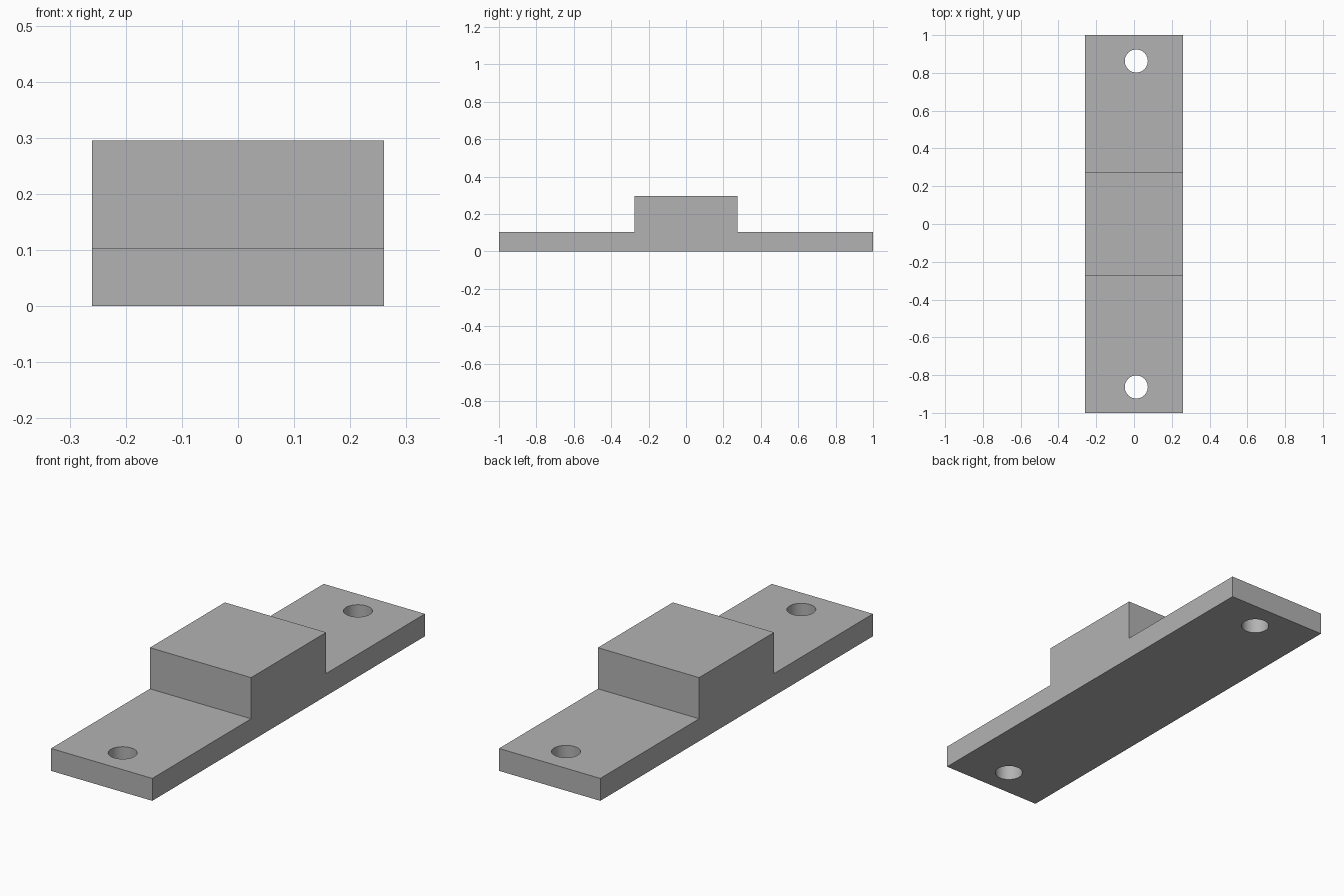
import bpy
import bmesh
import math

cube = bpy.data.objects.get("Cube")
if cube:
    bpy.data.objects.remove(cube, do_unlink=True)

HALF_WIDTH = 0.26
PLATE_TOP, BLOCK_TOP = 0.104, 0.295
BLOCK_HALF = 0.275
HOLE_X, HOLE_Y, HOLE_RADIUS = 0.012, 0.863, 0.061

# Plain grey material
grey = bpy.data.materials.new("plain_grey")
grey.use_nodes = True
colour = (0.45, 0.45, 0.45, 1)
grey.diffuse_color = colour
grey.node_tree.nodes["Principled BSDF"].inputs["Base Color"].default_value = colour

# Stepped side profile, extruded across the width
profile = [(-1, 0), (1, 0), (1, PLATE_TOP), (BLOCK_HALF, PLATE_TOP),
           (BLOCK_HALF, BLOCK_TOP), (-BLOCK_HALF, BLOCK_TOP),
           (-BLOCK_HALF, PLATE_TOP), (-1, PLATE_TOP)]
bm = bmesh.new()
side = bm.faces.new([bm.verts.new((-HALF_WIDTH, y, z)) for y, z in profile])
result = bmesh.ops.extrude_face_region(bm, geom=[side])
moved = [v for v in result["geom"] if isinstance(v, bmesh.types.BMVert)]
bmesh.ops.translate(bm, verts=moved, vec=(2 * HALF_WIDTH, 0, 0))
bmesh.ops.recalc_face_normals(bm, faces=bm.faces)
mesh = bpy.data.meshes.new("mounting_bracket")
bm.to_mesh(mesh)
bm.free()
mesh.materials.append(grey)
bracket = bpy.data.objects.new("mounting_bracket", mesh)
bpy.context.collection.objects.link(bracket)

# Screw holes through both end tabs
for name, y in (("front", -HOLE_Y), ("back", HOLE_Y)):
    bpy.ops.mesh.primitive_cylinder_add(vertices=48, radius=HOLE_RADIUS, depth=0.5,
                                        location=(HOLE_X, y, PLATE_TOP / 2))
    cutter = bpy.context.object
    cutter.name = name + "_hole_cutter"
    cutter.data.materials.append(grey)
    cut = bracket.modifiers.new(name + "_hole", "BOOLEAN")
    cut.operation = "DIFFERENCE"
    cut.solver = "EXACT"
    cut.object = cutter
    bpy.ops.object.select_all(action="DESELECT")
    bracket.select_set(True)
    bpy.context.view_layer.objects.active = bracket
    bpy.ops.object.modifier_apply(modifier=cut.name)
    bpy.data.objects.remove(cutter, do_unlink=True)

# Smooth hole walls, crisp edges
bpy.ops.object.shade_smooth_by_angle(angle=math.radians(30))
